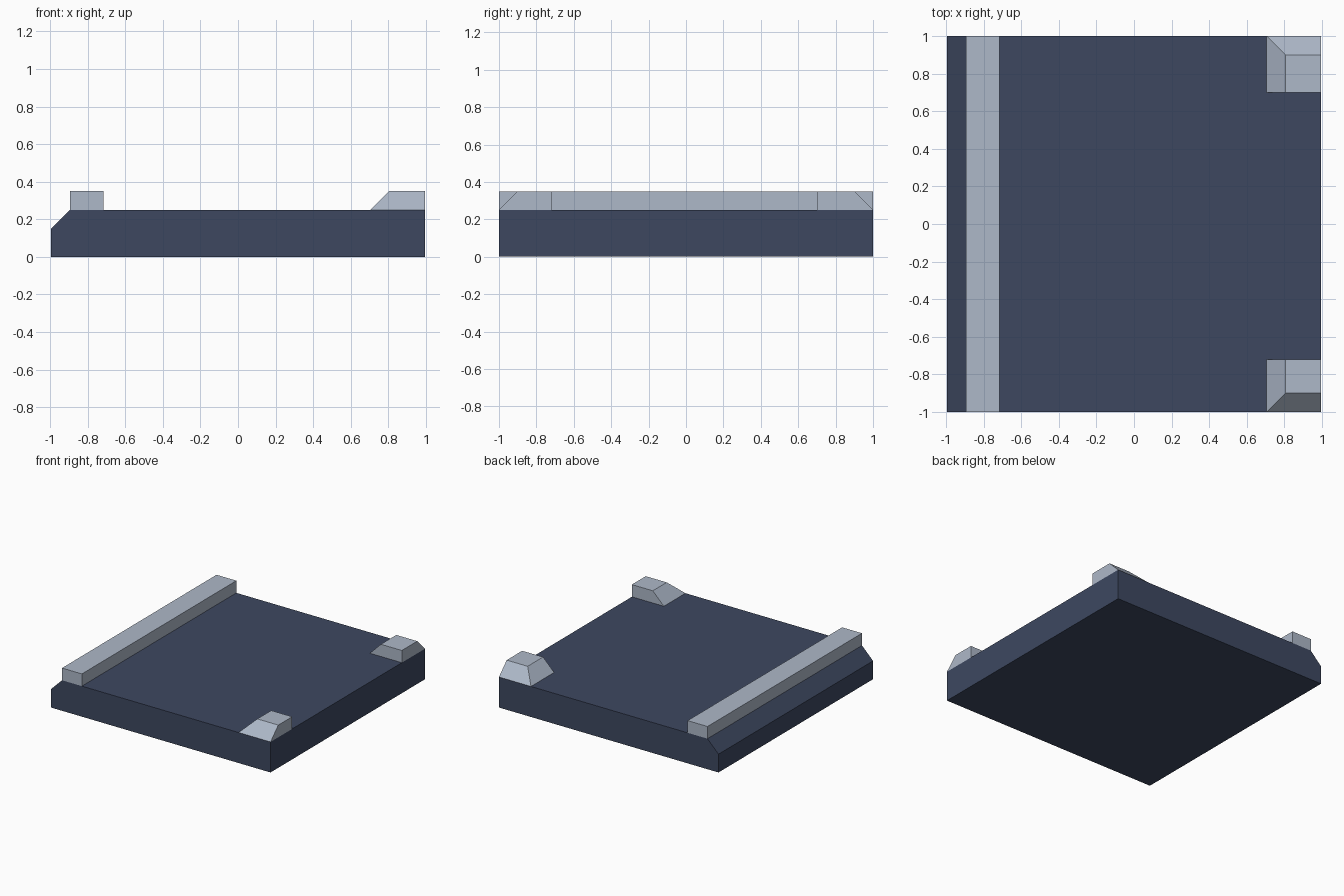
import bpy, bmesh

if "Cube" in bpy.data.objects:
    bpy.data.objects.remove(bpy.data.objects["Cube"])


def material(name, rgb):
    m = bpy.data.materials.new(name)
    m.diffuse_color = (*rgb, 1.0)
    m.use_nodes = True
    m.node_tree.nodes["Principled BSDF"].inputs["Base Color"].default_value = m.diffuse_color
    return m


navy = material("dark navy", (0.047, 0.064, 0.118))
grey = material("light blue grey", (0.42, 0.48, 0.58))


def loft(name, bottom, top, mat):
    """Solid between two matching outlines of 3D points."""
    bm = bmesh.new()
    a = [bm.verts.new(p) for p in bottom]
    b = [bm.verts.new(p) for p in top]
    bm.faces.new(a)
    bm.faces.new(b)
    n = len(a)
    for i in range(n):
        j = (i + 1) % n
        bm.faces.new((a[i], a[j], b[j], b[i]))
    bmesh.ops.recalc_face_normals(bm, faces=bm.faces)
    me = bpy.data.meshes.new(name)
    bm.to_mesh(me)
    bm.free()
    me.materials.append(mat)
    ob = bpy.data.objects.new(name, me)
    bpy.context.collection.objects.link(ob)
    return ob


def extrude_y(name, profile, mat):
    return loft(name, [(x, -1, z) for x, z in profile],
                [(x, 1, z) for x, z in profile], mat)


def rect(x0, x1, y0, y1, z):
    return [(x0, y0, z), (x1, y0, z), (x1, y1, z), (x0, y1, z)]


X = 0.995   # half width
Z = 0.25    # slab top
H = 0.35    # rail and block top

# Slab with a chamfered left edge
extrude_y("base_slab", [(-X, 0), (X, 0), (X, Z), (-0.895, Z), (-X, 0.15)], navy)

# Raised rail along the left edge
extrude_y("edge_rail", [(-0.895, Z), (-0.715, Z), (-0.715, H), (-0.895, H)], grey)

# Corner blocks sloping on the left and outer sides
for name, s, inner in (("front_corner_block", -1, 0.72), ("back_corner_block", 1, 0.70)):
    loft(name, rect(0.705, X, s * inner, s, Z),
         rect(0.805, X, s * inner, s * 0.9, H), grey)
